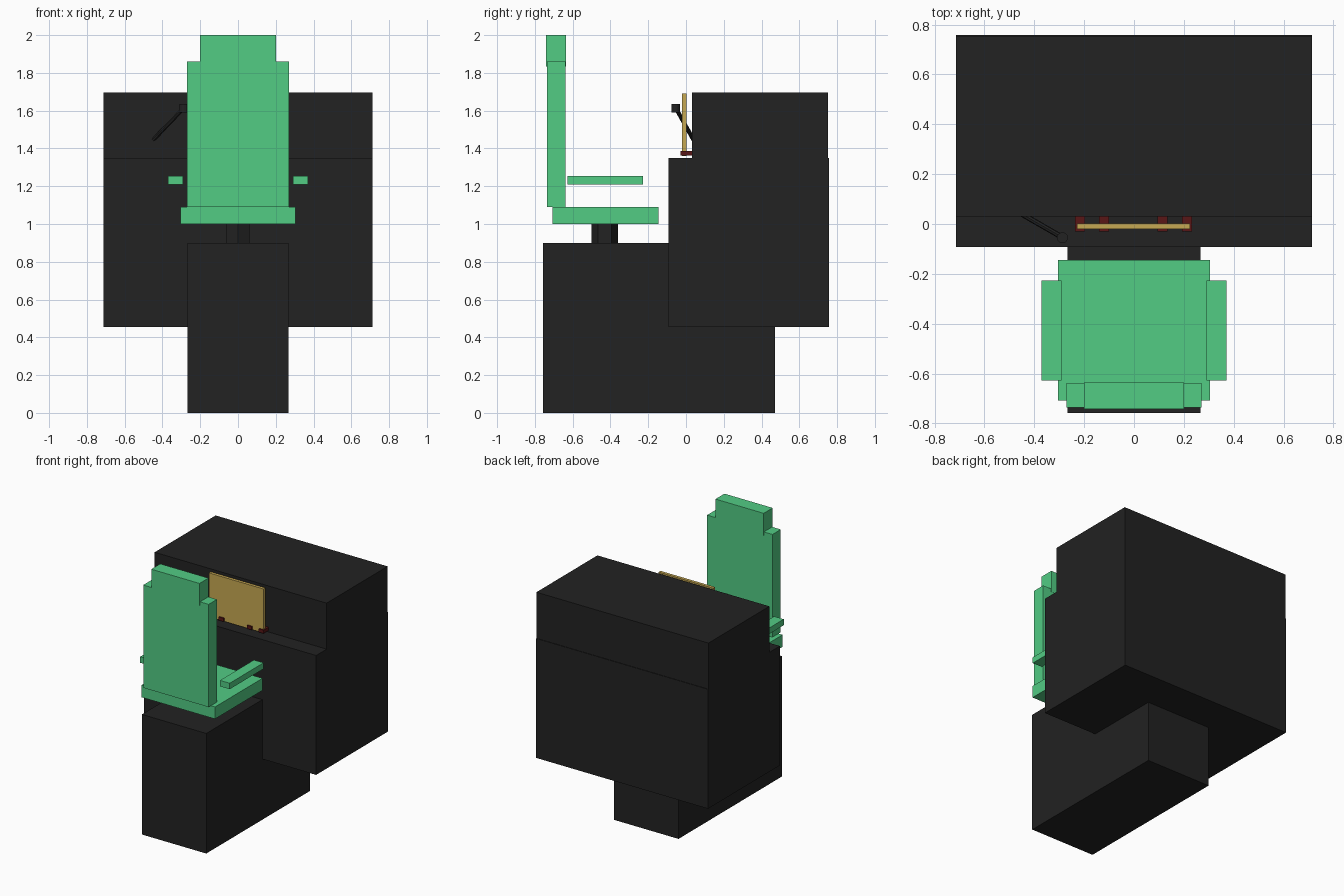
import bpy
from mathutils import Vector

if "Cube" in bpy.data.objects:
    bpy.data.objects.remove(bpy.data.objects["Cube"])


def material(name, r, g, b):
    m = bpy.data.materials.new(name)
    m.diffuse_color = (r, g, b, 1)
    m.use_nodes = True
    m.node_tree.nodes["Principled BSDF"].inputs["Base Color"].default_value = m.diffuse_color
    return m


BLACK = material("charcoal", 0.016, 0.016, 0.016)
GREEN = material("seat green", 0.084, 0.604, 0.231)
GOLD = material("panel gold", 0.565, 0.392, 0.085)
RED = material("dark red", 0.10, 0.008, 0.008)


def box(name, x, y, z, mat):
    """Axis-aligned box from (min, max) pairs."""
    bpy.ops.mesh.primitive_cube_add(
        size=1, location=[(a + b) / 2 for a, b in (x, y, z)])
    ob = bpy.context.object
    ob.name = name
    ob.scale = [b - a for a, b in (x, y, z)]
    bpy.ops.object.transform_apply(location=False, rotation=False, scale=True)
    ob.data.materials.append(mat)
    return ob


def rod(name, start, end, radius, sides, mat):
    """Cylinder running between two points."""
    a, b = Vector(start), Vector(end)
    bpy.ops.mesh.primitive_cylinder_add(
        vertices=sides, radius=radius, depth=(b - a).length,
        location=(a + b) / 2,
        rotation=(b - a).to_track_quat('Z', 'Y').to_euler())
    ob = bpy.context.object
    ob.name = name
    ob.data.materials.append(mat)
    return ob


# Base and console
box("pedestal", (-0.267, 0.267), (-0.757, 0.47), (0, 0.9), BLACK)
box("console_body", (-0.713, 0.713), (-0.093, 0.757), (0.455, 1.35), BLACK)
box("console_top", (-0.713, 0.713), (0.031, 0.753), (1.35, 1.695), BLACK)

# Chair
rod("seat_post", (0, -0.43, 0.9), (0, -0.43, 1.0), 0.07, 6, BLACK)
box("seat", (-0.305, 0.305), (-0.708, -0.145), (1.0, 1.09), GREEN)
box("backrest", (-0.271, 0.271), (-0.735, -0.637), (1.09, 1.86), GREEN)
box("headrest", (-0.2, 0.2), (-0.741, -0.635), (1.835, 2.0), GREEN)
for side, label in ((-1, "left"), (1, "right")):
    xs = sorted((side * 0.291, side * 0.371))
    box(label + "_armrest", xs, (-0.628, -0.227), (1.21, 1.255), GREEN)

# Upright panel with its four small clips
box("upright_panel", (-0.228, 0.225), (-0.02, 0.003), (1.36, 1.69), GOLD)
for i, cx in enumerate((-0.216, -0.12, 0.115, 0.213)):
    box(f"panel_clip_{i + 1}", (cx - 0.02, cx + 0.02), (-0.03, 0.031),
        (1.362, 1.387), RED)

# Angled arm with a small round head
rod("gooseneck_arm", (-0.45, 0.04, 1.445), (-0.288, -0.053, 1.612), 0.011, 8, BLACK)
rod("gooseneck_head", (-0.287, -0.055, 1.59), (-0.287, -0.055, 1.635), 0.022, 12, BLACK)
